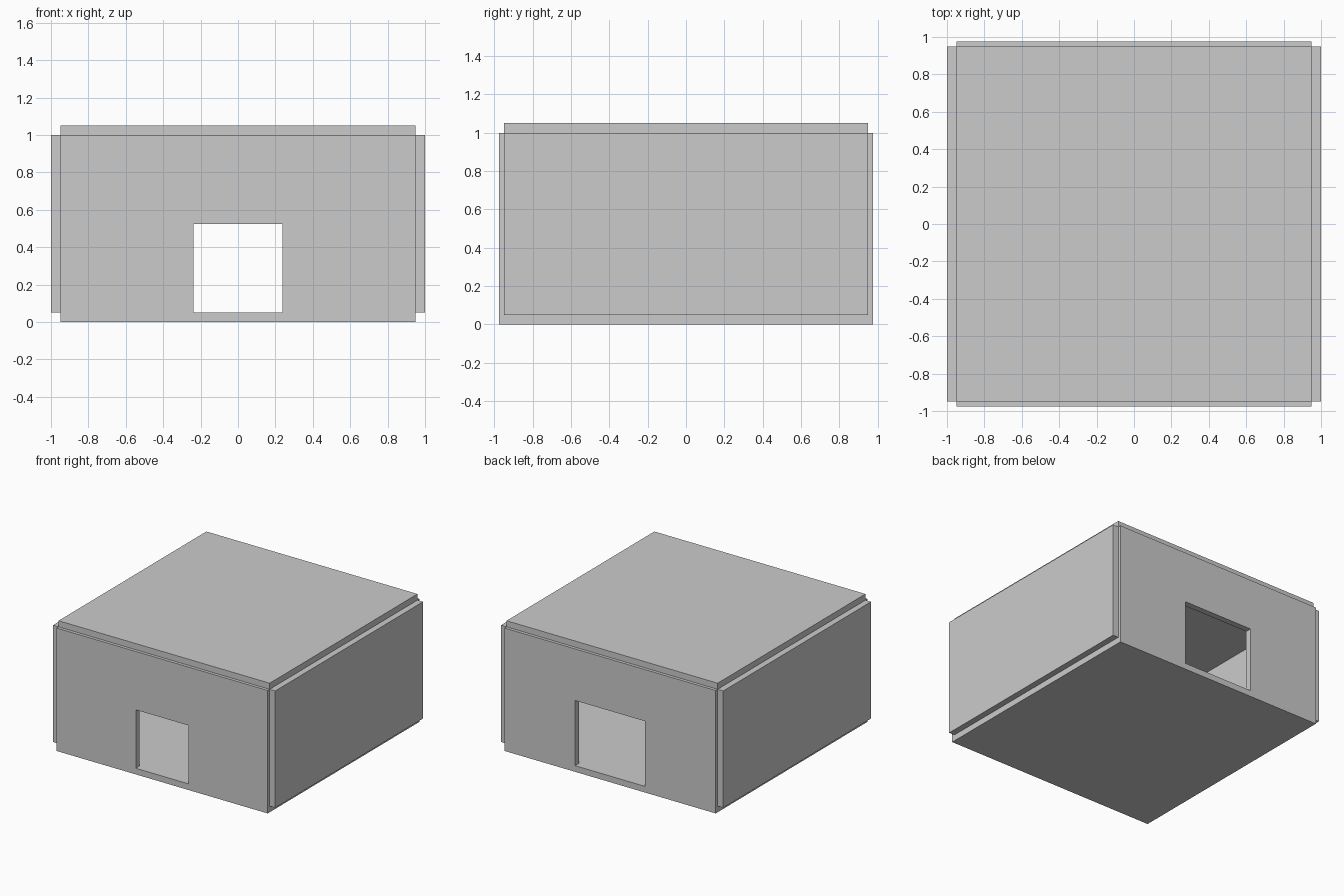
import bpy
import bmesh

if "Cube" in bpy.data.objects:
    bpy.data.objects.remove(bpy.data.objects["Cube"])

T = 0.05  # panel thickness


def make_object(name, bm):
    bmesh.ops.recalc_face_normals(bm, faces=bm.faces)
    mesh = bpy.data.meshes.new(name)
    bm.to_mesh(mesh)
    bm.free()
    obj = bpy.data.objects.new(name, mesh)
    bpy.context.collection.objects.link(obj)
    return obj


def panel(name, lo, hi):
    """Plain slab between two corners."""
    bm = bmesh.new()
    bmesh.ops.create_cube(bm, size=1)
    for v in bm.verts:
        for i in range(3):
            v.co[i] = hi[i] if v.co[i] > 0 else lo[i]
    return make_object(name, bm)


def rect(bm, half, z0, z1, y):
    return [bm.verts.new((x, y, z)) for x, z in
            ((-half, z0), (half, z0), (half, z1), (-half, z1))]


def door_wall(name, y, door_half, door_top):
    """Wall with a centred doorway: a ring of quads extruded in depth."""
    bm = bmesh.new()
    outer = rect(bm, 0.95, 0, 1, y - T / 2)
    inner = rect(bm, door_half, T, door_top, y - T / 2)
    faces = [bm.faces.new((outer[i], outer[(i + 1) % 4],
                           inner[(i + 1) % 4], inner[i])) for i in range(4)]
    ext = bmesh.ops.extrude_face_region(bm, geom=faces, use_keep_orig=True)
    moved = [g for g in ext["geom"] if isinstance(g, bmesh.types.BMVert)]
    bmesh.ops.translate(bm, verts=moved, vec=(0, T, 0))
    return make_object(name, bm)


# Floor and roof slabs
panel("floor", (-0.95, -0.95, 0), (0.95, 0.95, T))
panel("roof", (-0.95, -0.95, 1), (0.95, 0.95, 1 + T))

# Solid side walls
for name, x in (("left_wall", -1), ("right_wall", 0.95)):
    panel(name, (x, -0.95, T), (x + T, 0.95, 1))

# Front wall with the smaller doorway, back wall with the larger one
door_wall("front_wall", -0.95, 0.2375, 0.525)
door_wall("back_wall", 0.95, 0.315, 0.58)
